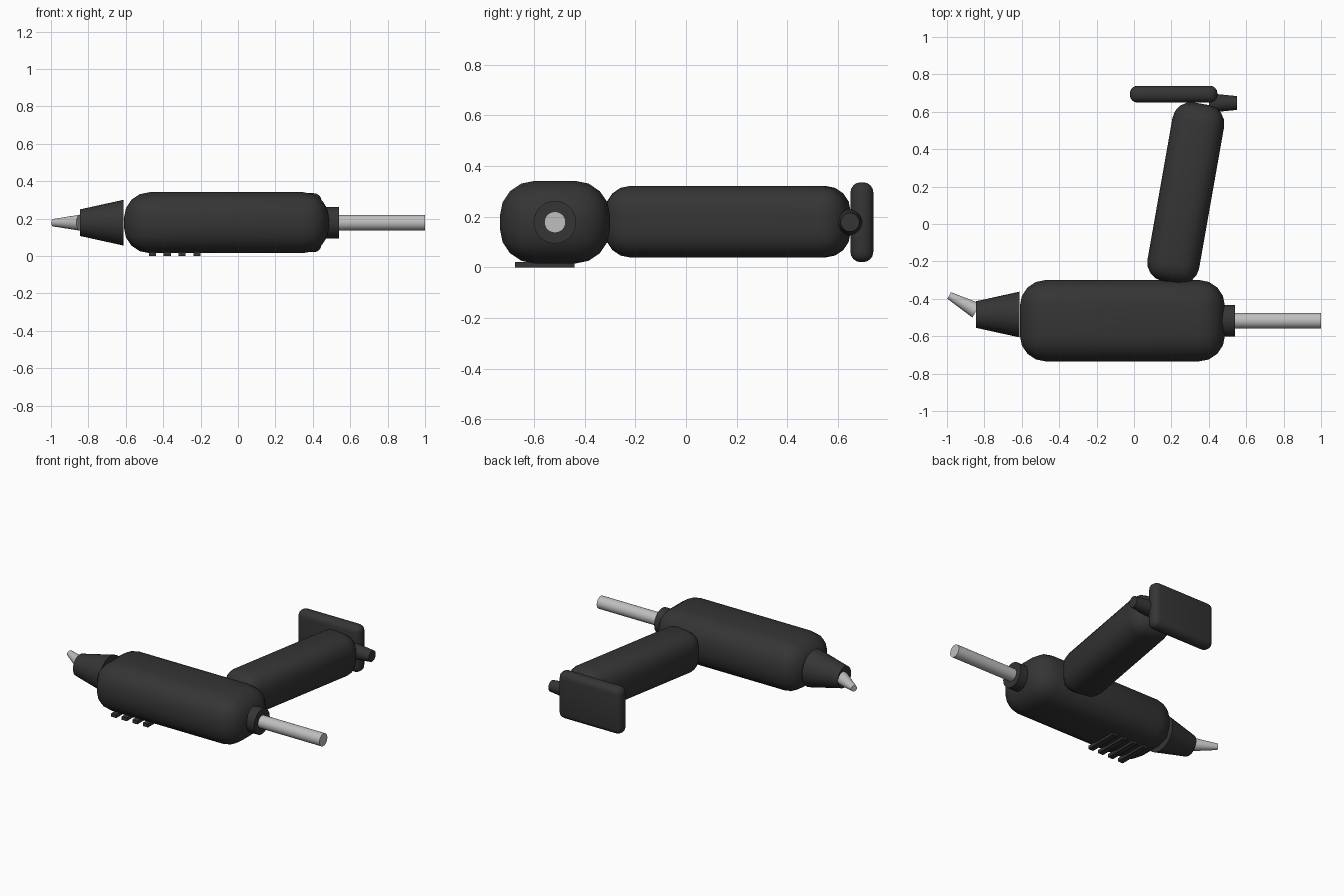
import bpy
from math import radians, pi
from mathutils import Vector

cube = bpy.data.objects.get("Cube")
if cube:
    bpy.data.objects.remove(cube, do_unlink=True)


def material(name, value):
    mat = bpy.data.materials.new(name)
    mat.use_nodes = True
    colour = (value, value, value, 1)
    mat.diffuse_color = colour
    mat.node_tree.nodes["Principled BSDF"].inputs["Base Color"].default_value = colour
    return mat


DARK = material("dark_plastic", 0.035)
STEEL = material("pale_steel", 0.52)


def finish(name, mat, angle=40):
    obj = bpy.context.object
    obj.name = name
    obj.data.materials.append(mat)
    bpy.ops.object.shade_smooth_by_angle(angle=radians(angle))
    return obj


def rounded_box(name, centre, size, radius=0, segments=4, turn=0):
    bpy.ops.mesh.primitive_cube_add(size=1, location=centre)
    obj = bpy.context.object
    obj.scale = size
    bpy.ops.object.transform_apply(location=False, rotation=False, scale=True)
    obj.rotation_euler.z = radians(turn)
    if radius:
        bevel = obj.modifiers.new("rounding", "BEVEL")
        bevel.width = radius
        bevel.segments = segments
        bpy.ops.object.modifier_apply(modifier=bevel.name)
    return finish(name, DARK)


def taper(name, start, end, r_start, r_end, mat):
    # Round bar or cone running between two points
    a, b = Vector(start), Vector(end)
    bpy.ops.mesh.primitive_cone_add(vertices=32, radius1=r_start, radius2=r_end,
                                    depth=(b - a).length, location=(a + b) / 2)
    bpy.context.object.rotation_euler = (b - a).to_track_quat("Z", "Y").to_euler()
    return finish(name, mat)


MID = 0.178     # height of the main axis
AXIS = -0.517   # depth of the barrel axis

# Barrel, angled grip and base plate
rounded_box("barrel", (-0.062, AXIS, MID), (1.096, 0.435, 0.326), 0.138)
rounded_box("grip", (0.277, 0.165, 0.18), (0.28, 0.97, 0.282), 0.1, turn=-10)
rounded_box("base_plate", (0.212, 0.694, MID), (0.468, 0.09, 0.315), 0.04)

# Nozzle and its bent metal tip
taper("nozzle", (-0.613, -0.484, MID), (-0.845, -0.484, MID), 0.122, 0.071, DARK)
taper("nozzle_tip", (-0.843, -0.463, MID), (-0.988, -0.382, MID), 0.043, 0.02, STEEL)

# Rear collar and feed rod
taper("rear_collar", (0.44, AXIS, MID), (0.541, AXIS, MID), 0.084, 0.084, DARK)
taper("feed_rod", (0.5, AXIS, MID), (1.0, AXIS, MID), 0.042, 0.042, STEEL)

# Cable outlet beside the base plate
taper("cable_outlet", (0.4, 0.647, MID), (0.55, 0.647, MID), 0.052, 0.037, DARK)

# Vent ribs under the barrel
for i in range(4):
    rounded_box(f"vent_rib_{i + 1}", (-0.457 + i * 0.079, -0.557, 0.011),
                (0.038, 0.235, 0.022))
